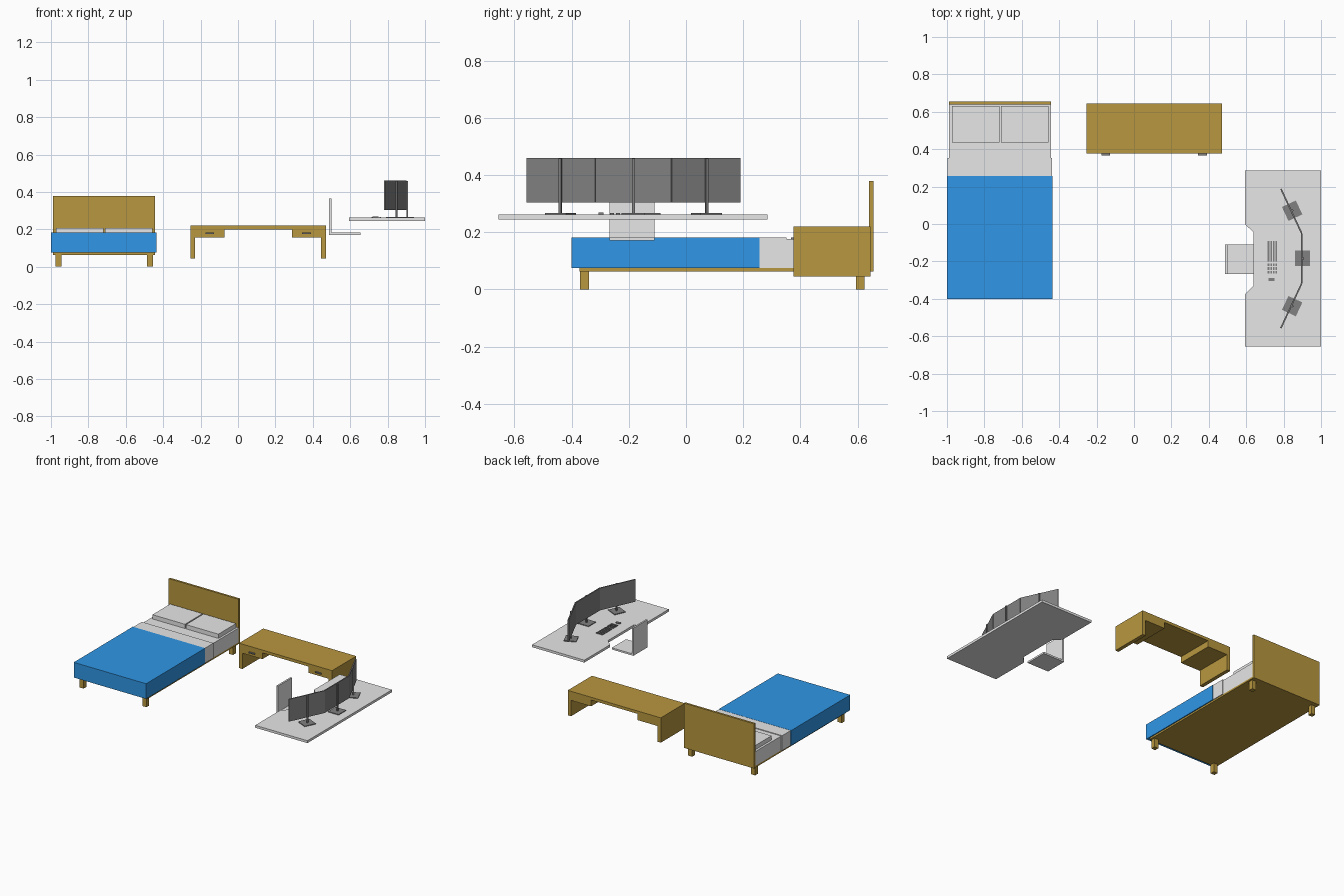
import bpy, bmesh
from math import radians
from mathutils import Matrix

cube = bpy.data.objects.get("Cube")
if cube:
    bpy.data.objects.remove(cube)


def material(name, r, g, b):
    m = bpy.data.materials.new(name)
    m.use_nodes = True
    m.diffuse_color = (r, g, b, 1)
    m.node_tree.nodes["Principled BSDF"].inputs["Base Color"].default_value = (r, g, b, 1)
    return m


WHITE = material("soft white", 0.8, 0.8, 0.8)
WOOD = material("oak wood", 0.48, 0.31, 0.05)
BLUE = material("blue blanket", 0.03, 0.31, 0.8)
GREY = material("dark grey", 0.22, 0.22, 0.22)


def add(name, bm, mat, matrix=Matrix()):
    mesh = bpy.data.meshes.new(name)
    bmesh.ops.recalc_face_normals(bm, faces=bm.faces[:])
    bm.to_mesh(mesh)
    bm.free()
    mesh.materials.append(mat)
    ob = bpy.data.objects.new(name, mesh)
    ob.matrix_world = matrix
    bpy.context.collection.objects.link(ob)
    return ob


def box(name, mat, x, y, z, matrix=Matrix()):
    """Box from its (low, high) range on each axis."""
    bm = bmesh.new()
    bmesh.ops.create_cube(bm, size=1)
    for v in bm.verts:
        for i, (lo, hi) in enumerate((x, y, z)):
            v.co[i] = lo if v.co[i] < 0 else hi
    return add(name, bm, mat, matrix)


def prism(name, mat, outline, low, high):
    """Flat outline extruded upward."""
    bm = bmesh.new()
    face = bm.faces.new([bm.verts.new((x, y, low)) for x, y in outline])
    top = bmesh.ops.extrude_face_region(bm, geom=[face])["geom"]
    verts = [g for g in top if isinstance(g, bmesh.types.BMVert)]
    bmesh.ops.translate(bm, verts=verts, vec=(0, 0, high - low))
    return add(name, bm, mat)


# Bed
BED_X = (-0.988, -0.443)
box("bed_base", WOOD, BED_X, (-0.372, 0.642), (0.063, 0.075))
box("headboard", WOOD, BED_X, (0.64, 0.655), (0.063, 0.378))
box("mattress", WHITE, BED_X, (-0.372, 0.64), (0.075, 0.176))
box("blanket", BLUE, (-1.0, -0.436), (-0.4, 0.257), (0.075, 0.182))
box("blanket_fold", WHITE, (-0.996, -0.438), (0.257, 0.352), (0.075, 0.181))
for side, x in (("right", -0.976), ("left", -0.486)):
    for end, y in (("front", -0.37), ("back", 0.594)):
        box(f"bed_leg_{end}_{side}", WOOD, (x, x + 0.031), (y, y + 0.031), (0, 0.064))
for side, x in (("right", -0.972), ("left", -0.711)):
    box(f"pillow_{side}", WHITE, (x, x + 0.253), (0.436, 0.632), (0.176, 0.206))

# Wooden table with hanging drawers
TABLE_Y = (0.376, 0.645)
box("table_top", WOOD, (-0.255, 0.47), TABLE_Y, (0.2, 0.22))
for side, leg, drawer in (("right", -0.255, -0.23), ("left", 0.444, 0.288)):
    box(f"table_side_{side}", WOOD, (leg, leg + 0.026), TABLE_Y, (0.045, 0.2))
    box(f"table_drawer_{side}", WOOD, (drawer, drawer + 0.157), TABLE_Y, (0.156, 0.2))
    mid = drawer + 0.078
    box(f"drawer_handle_{side}", GREY, (mid - 0.023, mid + 0.023), (0.367, 0.376), (0.174, 0.182))

# Desk with a cut-in seating bay
prism("desk_top", WHITE,
      [(0.593, 0.285), (0.593, 0), (0.64, -0.046), (0.64, -0.33),
       (0.593, -0.377), (0.593, -0.655), (1.0, -0.655), (1.0, 0.285)], 0.245, 0.262)

# Chair
box("chair_back", WHITE, (0.487, 0.499), (-0.268, -0.11), (0.17, 0.365))
box("chair_seat", WHITE, (0.487, 0.655), (-0.268, -0.11), (0.17, 0.182))

# Monitors, the outer two turned in
for name, x, y, turn in (("right", 0.841, -0.437, -25), ("middle", 0.896, -0.184, 0),
                         ("left", 0.841, 0.069, 25)):
    place = Matrix.Translation((x, y, 0)) @ Matrix.Rotation(radians(turn), 4, "Z")
    box(f"monitor_{name}", GREY, (-0.004, 0.004), (-0.132, 0.132), (0.303, 0.46), place)
    box(f"monitor_stem_{name}", GREY, (0.004, 0.012), (-0.005, 0.005), (0.266, 0.458), place)
    box(f"monitor_foot_{name}", GREY, (-0.036, 0.046), (-0.041, 0.041), (0.262, 0.267), place)

# Keyboard keys and mouse
KEY_Z = (0.262, 0.267)
for i in range(4):
    x = 0.715 + i * 0.0135
    box(f"key_row_{i}", GREY, (x, x + 0.009), (-0.2, -0.09), KEY_Z)
    for j in range(3):
        y = -0.265 + j * 0.02
        box(f"side_key_{i}_{j}", GREY, (x, x + 0.009), (y, y + 0.014), KEY_Z)
box("mouse", GREY, (0.72, 0.752), (-0.306, -0.288), (0.262, 0.268))
